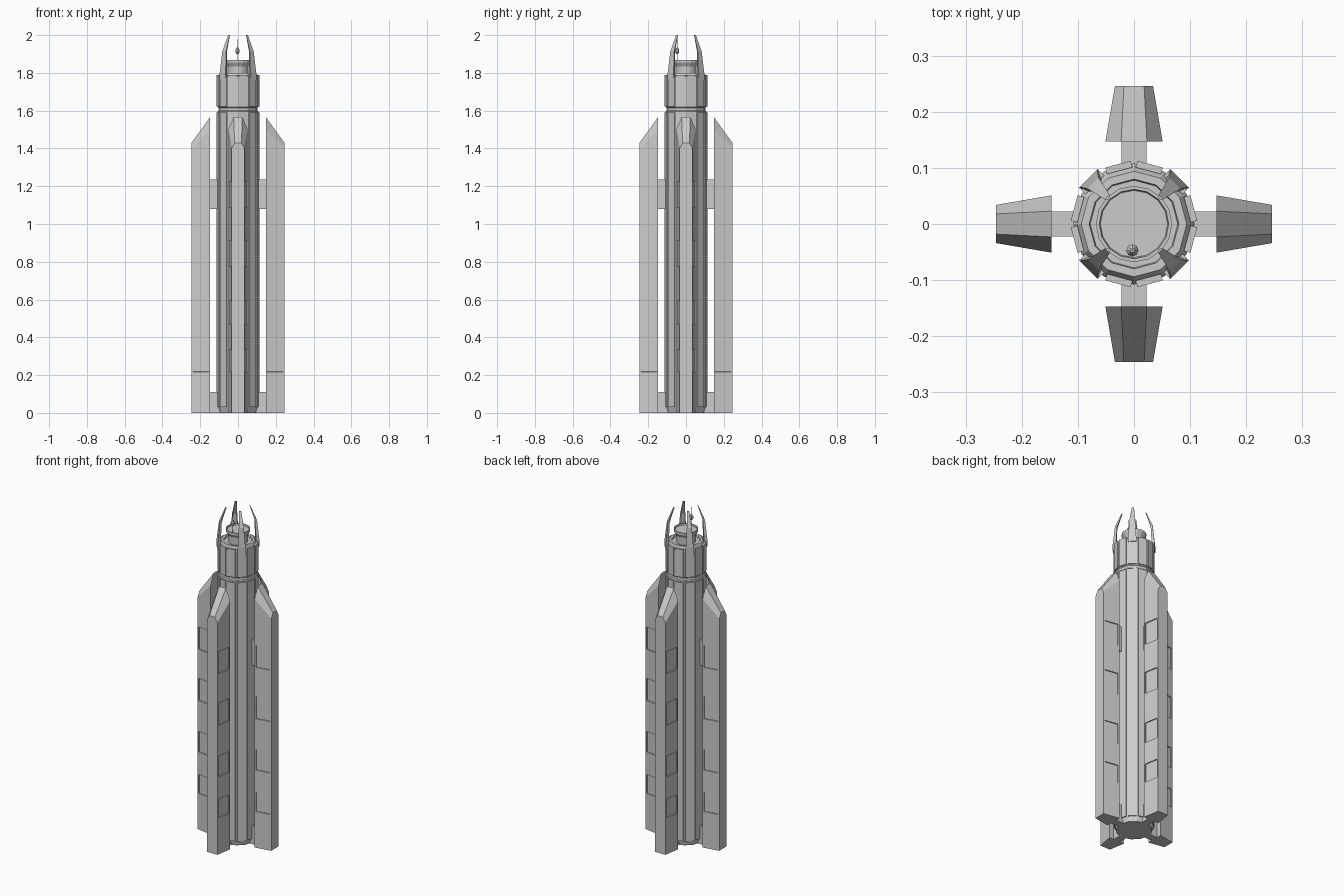
import bpy, bmesh
from math import sin, cos, pi, radians
from mathutils import Matrix

if "Cube" in bpy.data.objects:
    bpy.data.objects.remove(bpy.data.objects["Cube"])


def finish(bm, name, angle=0.0):
    bmesh.ops.recalc_face_normals(bm, faces=bm.faces)
    me = bpy.data.meshes.new(name)
    bm.to_mesh(me)
    bm.free()
    ob = bpy.data.objects.new(name, me)
    ob.rotation_euler.z = angle
    bpy.context.collection.objects.link(ob)
    return ob


def copy_turned(ob, name, angle):
    dup = bpy.data.objects.new(name, ob.data)
    dup.rotation_euler.z = angle
    bpy.context.collection.objects.link(dup)


def loft(name, sections, angle=0.0):
    """Skin closed rings of points and cap both ends."""
    bm = bmesh.new()
    rings = [[bm.verts.new(p) for p in s] for s in sections]
    n = len(rings[0])
    for a, b in zip(rings, rings[1:]):
        for i in range(n):
            j = (i + 1) % n
            bm.faces.new((a[i], a[j], b[j], b[i]))
    bm.faces.new(rings[0])
    bm.faces.new(rings[-1])
    return finish(bm, name, angle)


def lathe(name, profile, n=12):
    return loft(name, [[(r * cos(2 * pi * i / n), r * sin(2 * pi * i / n), z)
                        for i in range(n)] for r, z in profile])


def box(name, x0, x1, w, z0, z1, angle=0.0):
    ring = [(x0, -w), (x1, -w), (x1, w), (x0, w)]
    return loft(name, [[(x, y, z) for x, y in ring] for z in (z0, z1)], angle)


# Twelve-sided core with a necked waist and chamfered head
lathe("core", [(0.10, 0.0), (0.108, 0.03), (0.108, 1.595), (0.103, 1.60), (0.103, 1.615),
               (0.108, 1.62), (0.108, 1.775), (0.094, 1.80), (0.08, 1.80), (0.078, 1.79)])

# Raised hull strips, one per facet, leaving slots at the corners
apothem = 0.108 * cos(pi / 12)
for part, z0, z1 in (("lower_strip", 0.03, 1.59), ("head_strip", 1.622, 1.79)):
    first = None
    for k in range(12):
        a = radians(15 + 30 * k)
        if first is None:
            first = box(part, apothem - 0.006, apothem + 0.006, 0.0235, z0, z1, a)
        else:
            copy_turned(first, f"{part}_{k}", a)

# Flared cup on top of the head
lathe("top_cup", [(0.054, 1.785), (0.056, 1.835), (0.068, 1.855), (0.068, 1.868),
                  (0.062, 1.868), (0.06, 1.86)], 16)


# Side pod: tapered wedge section, sloped and chamfered top, recessed panels
def make_pod():
    bm = bmesh.new()
    xi, xo = 0.147, 0.246
    inner = [(-0.051, 0), (-0.051, 1.50), (-0.023, 1.567), (0.023, 1.567), (0.051, 1.50), (0.051, 0)]
    outer = [(-0.034, 0), (-0.034, 1.40), (-0.018, 1.43), (0.018, 1.43), (0.034, 1.40), (0.034, 0)]
    a = [bm.verts.new((xi, y, z)) for y, z in inner]
    b = [bm.verts.new((xo, y, z)) for y, z in outer]
    for i in range(6):
        j = (i + 1) % 6
        bm.faces.new((a[i], a[j], b[j], b[i]))
    bm.faces.new(a)
    bm.faces.new(b)
    bmesh.ops.recalc_face_normals(bm, faces=bm.faces)
    spans = [(0.21, 0.34), (0.46, 0.60), (0.77, 0.92), (1.08, 1.23)]
    for z in (z for s in spans for z in s):
        bmesh.ops.bisect_plane(bm, geom=bm.verts[:] + bm.edges[:] + bm.faces[:],
                               plane_co=(0, 0, z), plane_no=(0, 0, 1))
    bm.normal_update()
    panels = [f for f in bm.faces if abs(f.normal.y) > 0.9 and
              any(s[0] < f.calc_center_median().z < s[1] for s in spans)]
    bmesh.ops.inset_individual(bm, faces=panels, thickness=0.011)
    bmesh.ops.inset_individual(bm, faces=panels, thickness=0.0005, depth=-0.006)
    return finish(bm, "pod_0")


# Claw: narrow blade rising from the head and leaning inward
def claw_ring(r0, r1, w, z):
    return [(r0, -w * 0.7, z), (r1, -w, z), (r1, w, z), (r0, w * 0.7, z)]


masters = {
    "pod": (make_pod(), 0),
    "upper_strut": (box("upper_strut_0", 0.09, 0.15, 0.022, 1.08, 1.235), 0),
    "lower_strut": (box("lower_strut_0", 0.09, 0.15, 0.022, 0.0, 0.11), 0),
    "claw": (loft("claw_0", [claw_ring(0.098, 0.115, 0.024, 1.76),
                             claw_ring(0.098, 0.115, 0.022, 1.80),
                             claw_ring(0.092, 0.103, 0.014, 1.915),
                             claw_ring(0.064, 0.068, 0.006, 2.0)], pi / 4), pi / 4),
}
for name, (ob, start) in masters.items():
    for k in range(1, 4):
        copy_turned(ob, f"{name}_{k}", start + k * pi / 2)

# Small off-centre antenna with a beacon
for name, prof in (("antenna_rod", [(0.0015, 1.855), (0.0015, 1.98)]),
                   ("antenna_beacon", [(0.004, 1.90), (0.011, 1.91), (0.011, 1.922), (0.004, 1.934)])):
    ob = lathe(name, prof, 8)
    ob.location = (-0.003, -0.047, 0)
